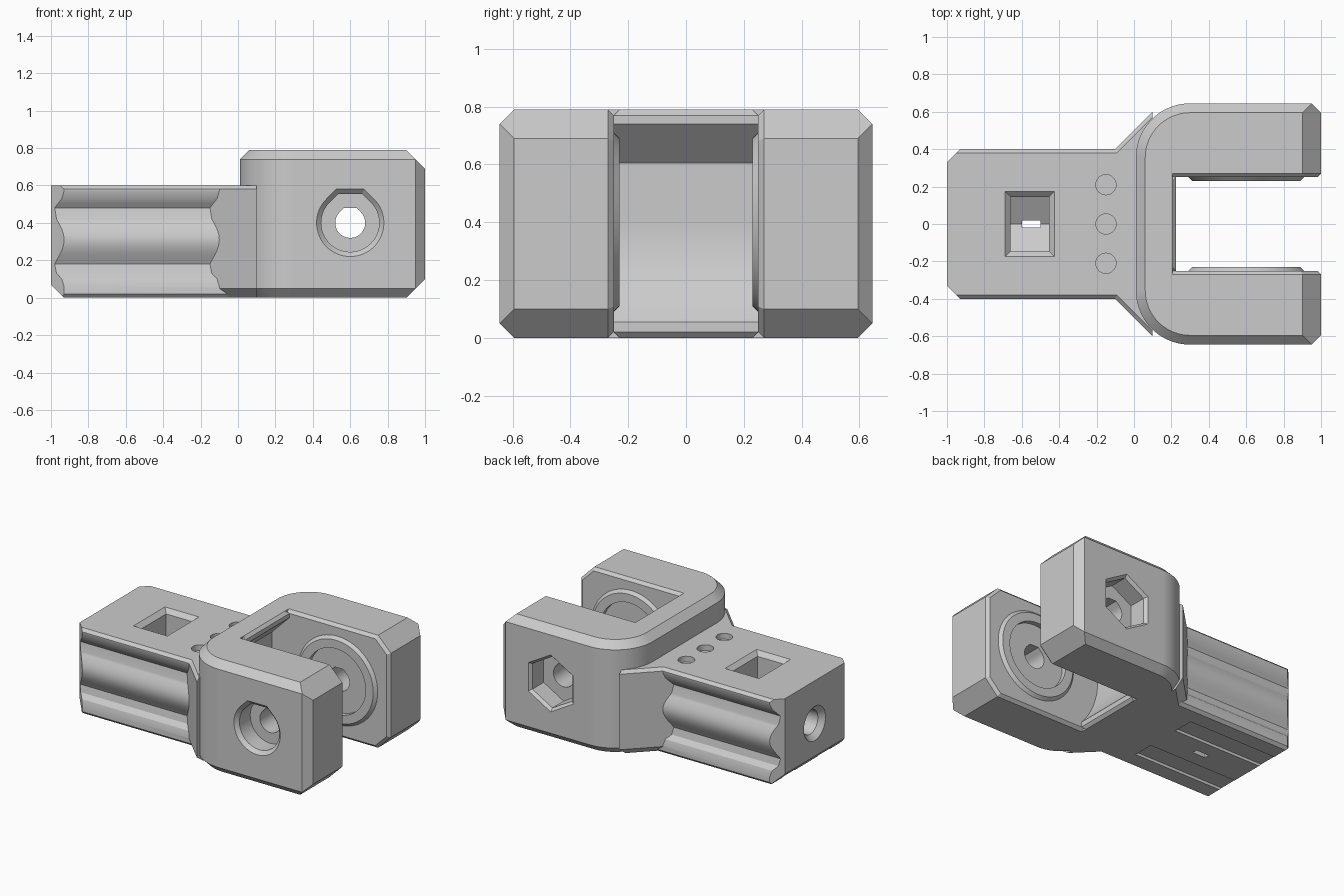
import bpy, bmesh, math
from math import sin, cos, pi, radians

cube = bpy.data.objects.get("Cube")
if cube:
    bpy.data.objects.remove(cube, do_unlink=True)

grey = bpy.data.materials.new("plain grey")
grey.use_nodes = True
colour = (0.6, 0.6, 0.6, 1)
grey.diffuse_color = colour
for node in grey.node_tree.nodes:
    if node.type == 'BSDF_PRINCIPLED':
        node.inputs["Base Color"].default_value = colour


def ring(axis, pts, d):
    """Place a flat outline at distance d along an axis."""
    place = {'x': lambda a, b: (d, a, b),
             'y': lambda a, b: (a, d, b),
             'z': lambda a, b: (a, b, d)}[axis]
    return [place(a, b) for a, b in pts]


def loft(name, rings):
    """Closed solid through rings of equal point count."""
    bm = bmesh.new()
    rows = [[bm.verts.new(p) for p in r] for r in rings]
    n = len(rows[0])
    for r, s in zip(rows, rows[1:]):
        for i in range(n):
            j = (i + 1) % n
            bm.faces.new((r[i], r[j], s[j], s[i]))
    bm.faces.new(rows[0][::-1])
    bm.faces.new(rows[-1])
    bmesh.ops.recalc_face_normals(bm, faces=bm.faces)
    mesh = bpy.data.meshes.new(name)
    bm.to_mesh(mesh)
    bm.free()
    mesh.materials.append(grey)
    obj = bpy.data.objects.new(name, mesh)
    bpy.context.collection.objects.link(obj)
    return obj


def prism(name, axis, pts, d0, d1):
    return loft(name, [ring(axis, pts, d0), ring(axis, pts, d1)])


def combine(target, op, tool):
    mod = target.modifiers.new("combine", 'BOOLEAN')
    mod.operation, mod.solver, mod.object = op, 'EXACT', tool
    bpy.context.view_layer.objects.active = target
    bpy.ops.object.modifier_apply(modifier=mod.name)
    bpy.data.objects.remove(tool, do_unlink=True)


def cut(target, tool):
    combine(target, 'DIFFERENCE', tool)


def circle(r, a=0, b=0, n=64, turn=0):
    return [(a + r * cos(turn + 2 * pi * i / n), b + r * sin(turn + 2 * pi * i / n))
            for i in range(n)]


def rect(a0, a1, b0, b1):
    return [(a0, b0), (a1, b0), (a1, b1), (a0, b1)]


PX, PZ = 0.6, 0.4   # pivot centre
TOP = 0.79          # fork height


def teardrop(r):
    """Round hole with a flattened, self-supporting top."""
    pts = [(PX + r * cos(t), PZ + r * sin(t))
           for t in (radians(135 + 270 * i / 48) for i in range(49))]
    return pts + [(PX + 0.414 * r, PZ + r), (PX - 0.414 * r, PZ + r)]


def mirrored(half):
    return half + [(-a, b) for a, b in reversed(half)]


# Stem with rounded grip ribs along both sides
middle = [(0.36 + 0.04 * sin(pi * i / 16), 0.2 + 0.22 * i / 16) for i in range(17)]
half = ([(0.38, 0), (0.4, 0.02), (0.4, 0.06), (0.388, 0.1), (0.36, 0.13), (0.35, 0.18)]
        + middle + [(0.35, 0.48), (0.365, 0.5), (0.388, 0.53), (0.4, 0.57),
                    (0.4, 0.58), (0.38, 0.6)])
body = prism("clevis_body", 'x', mirrored(half), -1, 0.05)
corners = [(-1, -0.33), (-0.93, -0.4), (-0.93, -0.5), (0.2, -0.5),
           (0.2, 0.5), (-0.93, 0.5), (-0.93, 0.4), (-1, 0.33)]
combine(body, 'INTERSECT', prism("end_corners", 'z', corners, -0.1, 1))
foot = [(-1.1, -0.1), (-0.83, -0.1), (-1.1, 0.17)]
cut(body, prism("end_foot", 'y', foot, -1, 1))


# Flare between stem and fork
def flare(c):
    k = 1.414 * c
    return [(-0.25, k - 0.25), (0.1, k - 0.6), (0.1, 0.6 - k), (-0.25, 0.25 - k)]


combine(body, 'UNION', loft("flare", [
    ring('z', flare(c), z) for z, c in ((0, 0.05), (0.05, 0), (0.58, 0), (0.6, 0.02))]))


# Fork block with rounded rear corners and chamfered rims
def fork(c):
    side = [(1, 0.595 - c), (0.95, 0.645 - c)]
    side += [(0.3 + (0.29 - c) * cos(t), 0.355 + (0.29 - c) * sin(t))
             for t in (pi / 2 + pi / 2 * i / 20 for i in range(21))]
    return side + [(x, -y) for x, y in reversed(side)]


fork_block = loft("fork", [ring('z', fork(c), z) for z, c in
                           ((0, 0.05), (0.05, 0), (TOP - 0.05, 0), (TOP, 0.05))])
nose = [(-0.3, 0), (0.9, 0), (1, 0.1), (1, TOP - 0.1), (0.9, TOP), (-0.3, TOP)]
combine(fork_block, 'INTERSECT', prism("nose", 'y', nose, -1, 1))
combine(body, 'UNION', fork_block)

# Gap between the arms, with a round clearance behind the pivot
sweep = [(PX + 0.51 * cos(t), PZ + 0.51 * sin(t))
         for t in (radians(222.6 - 42.6 * i / 20) for i in range(21))]
gap = ([(1.2, -0.1), (0.225, -0.1)] + sweep
       + [(0.09, 0.605), (0.225, 0.74), (0.225, 0.9), (1.2, 0.9)])
cut(body, prism("gap", 'y', gap, -0.25, 0.25))

# Small chamfers around the gap rims
C = 0.02
path = [(0.205, TOP, 0, 1), (0.9, TOP, 0.41, 1), (1, TOP - 0.1, 1, 0.41),
        (1, 0.1, 1, -0.41), (0.9, 0, 0.41, -1), (0.205, 0, 0, -1)]
for y in (-0.25, 0.25):
    cut(body, loft("rim_chamfer", [
        [(x, y - C, z), (x + m * C, y, z + n * C), (x, y + C, z), (x - m * C, y, z - n * C)]
        for x, z, m, n in path]))
for z in (0, TOP):
    cut(body, prism("crotch_chamfer", 'y', circle(C, 0.225, z, 4), -0.25, 0.25))

# Bearing bosses and their shallow pockets on the inner walls
for s in (-1, 1):
    combine(body, 'UNION', loft("boss", [
        ring('y', circle(r, PX, PZ), s * y) for r, y in ((0.31, 0.3), (0.31, 0.25), (0.29, 0.23))]))
    cut(body, prism("pocket", 'y', circle(0.23, PX, PZ), s * 0.2, s * 0.265))

# Pivot bore, bolt head recess at the front, hex nut recess at the back
cut(body, prism("pivot_bore", 'y', teardrop(0.08), -1, 1))
cut(body, loft("bolt_recess", [ring('y', teardrop(r), y) for r, y in
                               ((0.205, -0.67), (0.155, -0.62), (0.155, -0.5))]))
cut(body, loft("nut_recess", [ring('y', circle(r, PX, PZ, 6, pi / 2), y) for r, y in
                              ((0.225, 0.67), (0.18, 0.625), (0.18, 0.5))]))

# Stem end bore, nut trap with chamfered mouth, and drain slot
cut(body, loft("end_bore", [ring('x', circle(r, 0, 0.3), x) for r, x in
                            ((0.14, -1.02), (0.085, -0.965), (0.085, -0.3))]))
trap = mirrored([(0.145, 0.217), (0.145, 0.7)]) + [(0, 0.133)]
cut(body, prism("nut_trap", 'x', trap, -0.66, -0.455))
cut(body, loft("trap_mouth", [
    ring('z', rect(-0.558 - w, -0.558 + w, -0.043 - w, 0.043 + w), z)
    for w, z in ((0.102, 0.57), (0.132, 0.6), (0.152, 0.62))]))
cut(body, prism("drain_slot", 'z', rect(-0.6, -0.5, -0.018, 0.018), -0.1, 0.2))

# Three dimples on top and two shallow channels underneath
for y in (-0.21, 0, 0.21):
    cut(body, prism("dimple", 'z', circle(0.054, -0.15, y, 32), 0.56, 0.7))
for s in (-1, 1):
    cut(body, prism("channel", 'z', rect(-1.1, -0.24, s * 0.12, s * 0.27), -0.1, 0.02))

# Smooth shading on the curved faces only
for o in bpy.context.selected_objects:
    o.select_set(False)
body.select_set(True)
bpy.context.view_layer.objects.active = body
bpy.ops.object.shade_smooth_by_angle(angle=radians(25))
normals = body.modifiers.new("even_normals", 'WEIGHTED_NORMAL')
normals.keep_sharp = True
